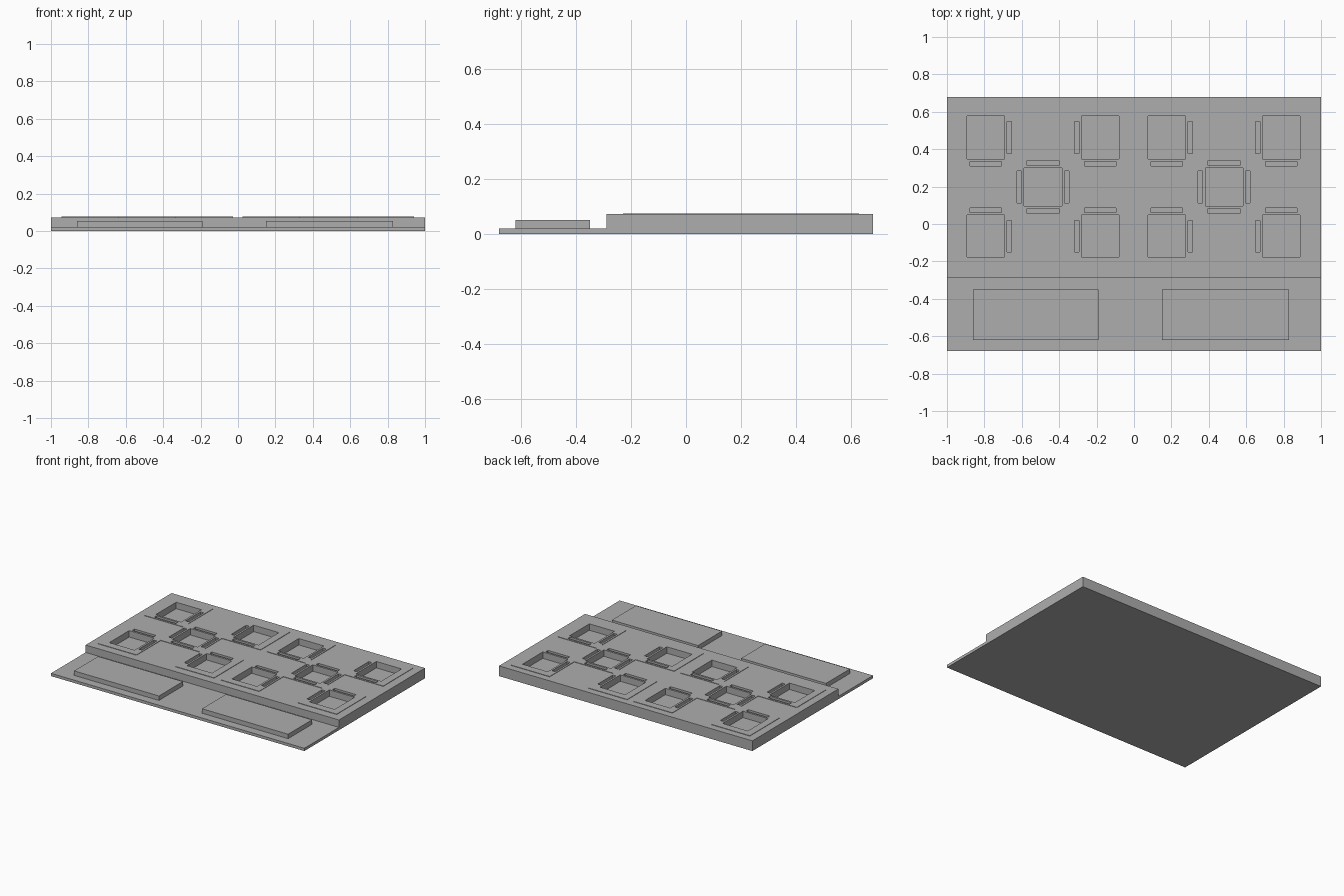
import bpy

old = bpy.data.objects.get("Cube")
if old:
    bpy.data.objects.remove(old, do_unlink=True)

grey = bpy.data.materials.new("mid grey")
grey.use_nodes = True
colour = (0.42, 0.42, 0.42, 1)
grey.diffuse_color = colour
grey.node_tree.nodes["Principled BSDF"].inputs["Base Color"].default_value = colour

BOX_FACES = [(0, 2, 3, 1), (4, 5, 7, 6), (0, 1, 5, 4),
             (2, 6, 7, 3), (0, 4, 6, 2), (1, 3, 7, 5)]


def boxes(name, items):
    """One object made of boxes given as x0, x1, y0, y1, z0, z1."""
    verts, faces = [], []
    for x0, x1, y0, y1, z0, z1 in items:
        n = len(verts)
        verts += [(x, y, z) for z in (z0, z1) for y in (y0, y1) for x in (x0, x1)]
        faces += [[n + i for i in f] for f in BOX_FACES]
    mesh = bpy.data.meshes.new(name)
    mesh.from_pydata(verts, [], faces)
    mesh.materials.append(grey)
    obj = bpy.data.objects.new(name, mesh)
    bpy.context.collection.objects.link(obj)
    return obj


SLAB_TOP, RIM_TOP, FLOOR, SLOT_FLOOR, HIGH = 0.073, 0.076, 0.03, 0.05, 0.1
RIM = 0.053
wells, frames = [], []


def slot(x0, x1, y0, y1):
    wells.append((x0, x1, y0, y1, SLOT_FLOOR, HIGH))


def bay(x0, x1, y0, y1, sides):
    """Recessed bay with a raised rim; the named sides carry a narrow slot."""
    frames.append((x0, x1, y0, y1, 0.06, RIM_TOP))
    wells.append((x0 + RIM, x1 - RIM, y0 + RIM, y1 - RIM, FLOOR, HIGH))
    cx, cy, half, near, far = (x0 + x1) / 2, (y0 + y1) / 2, 0.085, 0.014, 0.039
    if "W" in sides:
        slot(x0 + near, x0 + far, cy - half, cy + half)
    if "E" in sides:
        slot(x1 - far, x1 - near, cy - half, cy + half)
    if "S" in sides:
        slot(cx - half, cx + half, y0 + near, y0 + far)
    if "N" in sides:
        slot(cx - half, cx + half, y1 - far, y1 - near)


# Two groups of five bays: four corners around a centre
for west, east in ((-0.945, -0.028), (0.023, 0.94)):
    for y0, y1, inner in ((0.295, 0.63, "S"), (-0.23, 0.1, "N")):
        bay(west, west + 0.305, y0, y1, inner + "E")
        bay(east - 0.305, east, y0, y1, inner + "W")
    bay(west + 0.305, east - 0.305, 0.043, 0.353, "NSEW")

# Front shelf and its pads
boxes("front_shelf", [(-1, 1, -0.68, -0.29, 0, 0.02)])
boxes("right_front_pad", [(-0.86, -0.19, -0.62, -0.35, 0.015, 0.052)])
boxes("left_front_pad", [(0.15, 0.83, -0.62, -0.35, 0.015, 0.052)])

# Raised slab and bay rims, opened by one shared cutter
cutter = boxes("bay_cutter", wells)
cutter.hide_render = True
cutter.hide_viewport = True
parts = [boxes("raised_slab", [(-1, 1, -0.29, 0.68, 0, SLAB_TOP)])]
parts += [boxes(f"bay_rim_{i + 1}", [f]) for i, f in enumerate(frames)]
for part in parts:
    cut = part.modifiers.new("bay openings", "BOOLEAN")
    cut.operation = "DIFFERENCE"
    cut.solver = "EXACT"
    cut.object = cutter
